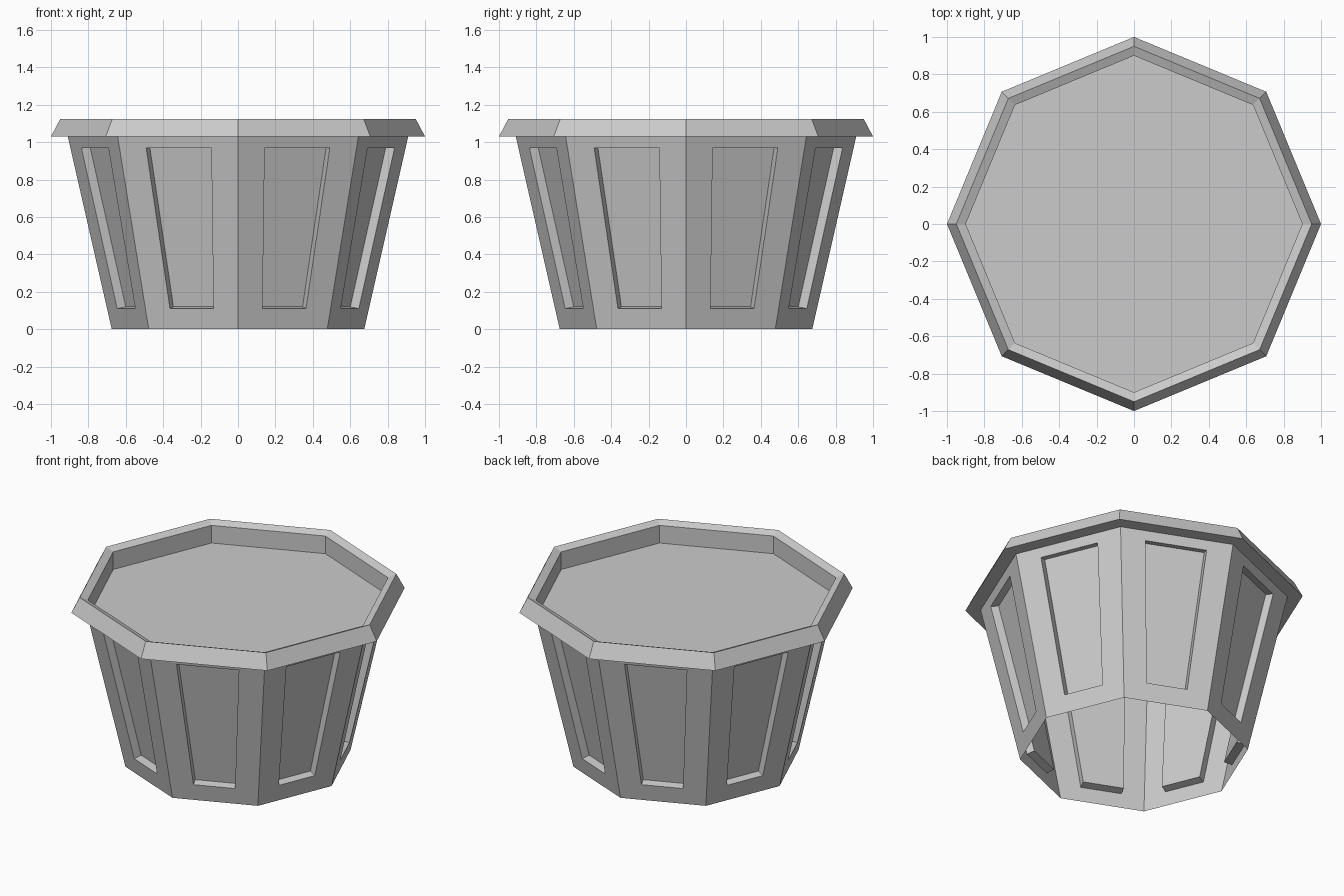
import bpy, bmesh
from math import cos, sin, pi
from mathutils import Vector

if "Cube" in bpy.data.objects:
    bpy.data.objects.remove(bpy.data.objects["Cube"])

N = 8
R_BOT, R_TOP, H = 0.675, 0.91, 1.03   # flared wall
DEPTH = 0.05                          # panel recess


def corner(i, r, z):
    a = 2 * pi * i / N
    return Vector((r * cos(a), r * sin(a), z))


def wall_point(i, u, z):
    r = R_BOT + (R_TOP - R_BOT) * z / H
    return corner(i, r, z).lerp(corner(i + 1, r, z), u)


def face(bm, pts):
    bm.faces.new([bm.verts.new(p) for p in pts])


def finish(bm, name):
    bmesh.ops.remove_doubles(bm, verts=bm.verts, dist=1e-4)
    me = bpy.data.meshes.new(name)
    bm.to_mesh(me)
    bm.free()
    ob = bpy.data.objects.new(name, me)
    bpy.context.collection.objects.link(ob)
    return ob


def bridge(bm, a, b):
    # quads between two matching loops
    for k in range(len(a)):
        j = (k + 1) % len(a)
        face(bm, [a[k], a[j], b[j], b[k]])


# pot wall: eight sloped sides, each with a recessed panel, open underneath
bm = bmesh.new()
for i in range(N):
    outer = [wall_point(i, u, z) for u, z in ((0, 0), (1, 0), (1, H), (0, H))]
    edge = [wall_point(i, u, z) for u, z in
            ((0.265, 0.11), (0.735, 0.11), (0.775, 0.97), (0.225, 0.97))]
    n = (outer[1] - outer[0]).cross(outer[3] - outer[0]).normalized()
    inner = [p - n * DEPTH for p in edge]
    bridge(bm, outer, edge)
    bridge(bm, edge, inner)
    face(bm, inner)
finish(bm, "pot_wall")

# rim: underside, sloped outside, top lip and inner wall
bm = bmesh.new()
profile = [(R_TOP, H), (1.0, H), (0.95, 1.125), (0.90, 1.105), (0.90, 0.99)]
loops = [[corner(i, r, z) for i in range(N)] for r, z in profile]
for a, b in zip(loops, loops[1:]):
    bridge(bm, a, b)
finish(bm, "rim")

# soil surface
bm = bmesh.new()
face(bm, [corner(i, 0.90, 0.99) for i in range(N)])
finish(bm, "soil")
